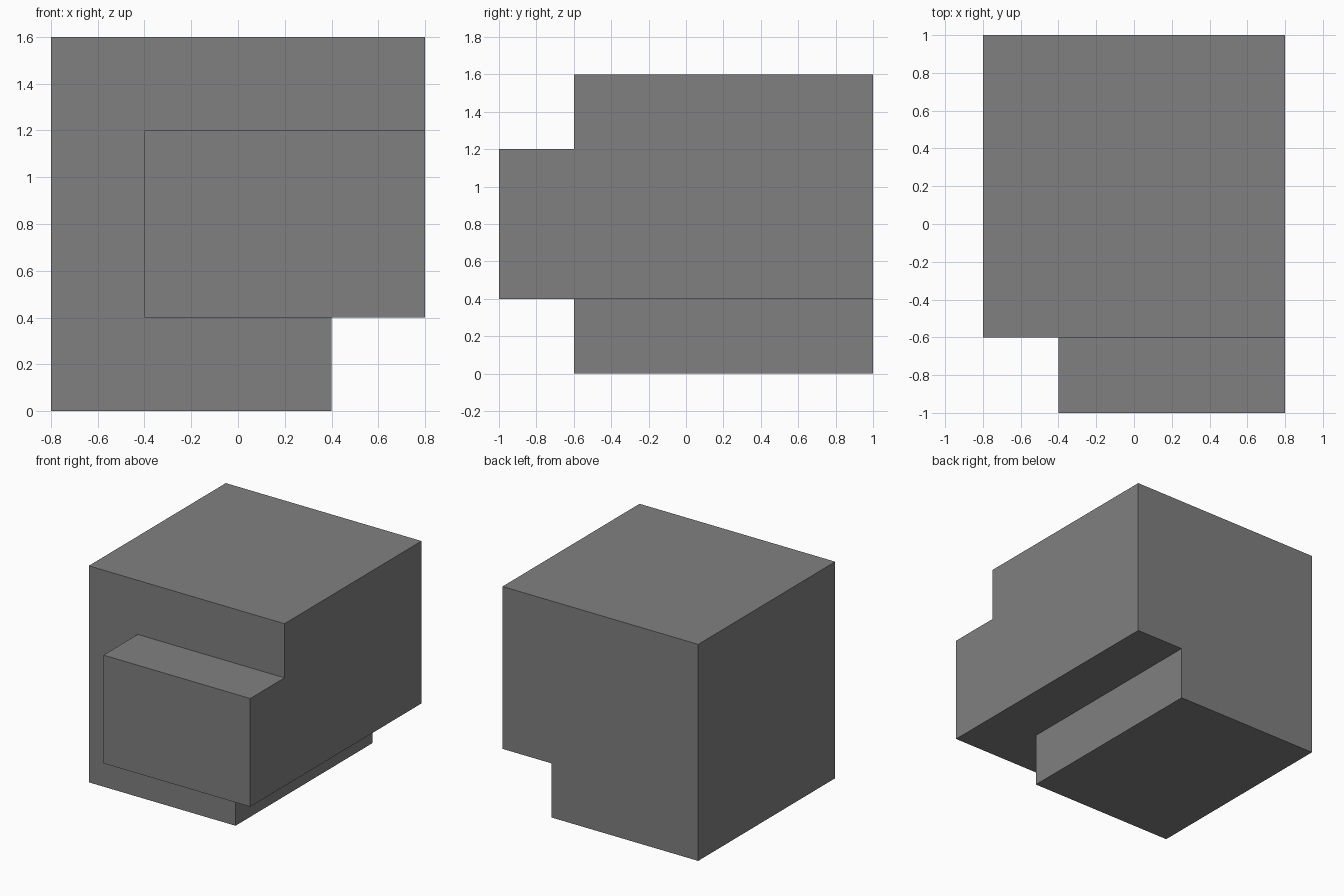
import bpy, bmesh, math
from mathutils import Vector

if "Cube" in bpy.data.objects:
    bpy.data.objects.remove(bpy.data.objects["Cube"])

S = 0.4  # edge of one building cell


def cells(x0, x1, y0, y1, z0, z1):
    """All cells in a block, given as cell index ranges."""
    return {(x, y, z) for x in range(x0, x1) for y in range(y0, y1) for z in range(z0, z1)}


# Main block, less the lower right notch, plus the front projection
solid = cells(0, 4, 1, 5, 0, 4) - cells(3, 4, 1, 5, 0, 1)
solid |= cells(1, 4, 0, 1, 1, 3)

# Skin the outside of the cells, so the parts join without inner faces
bm = bmesh.new()
for c in solid:
    for axis in range(3):
        for side in (0, 1):
            n = list(c)
            n[axis] += 1 if side else -1
            if tuple(n) in solid:
                continue
            u, v = (axis + 1) % 3, (axis + 2) % 3
            loop = [(0, 0), (1, 0), (1, 1), (0, 1)]
            verts = []
            for du, dv in loop if side else reversed(loop):
                p = list(c)
                p[axis] += side
                p[u] += du
                p[v] += dv
                verts.append(bm.verts.new(Vector(p) * S + Vector((-0.8, -1.0, 0.0))))
            bm.faces.new(verts)

# Merge into clean large flat faces
bmesh.ops.remove_doubles(bm, verts=bm.verts[:], dist=0.001)
bmesh.ops.dissolve_limit(bm, angle_limit=math.radians(1), verts=bm.verts[:], edges=bm.edges[:])
bmesh.ops.recalc_face_normals(bm, faces=bm.faces[:])

mesh = bpy.data.meshes.new("stepped_block")
bm.to_mesh(mesh)
bm.free()

# Single grey
grey = bpy.data.materials.new("mid grey")
grey.diffuse_color = (0.216, 0.216, 0.216, 1.0)
grey.use_nodes = True
grey.node_tree.nodes["Principled BSDF"].inputs["Base Color"].default_value = grey.diffuse_color
mesh.materials.append(grey)

block = bpy.data.objects.new("stepped_block", mesh)
bpy.context.collection.objects.link(block)
